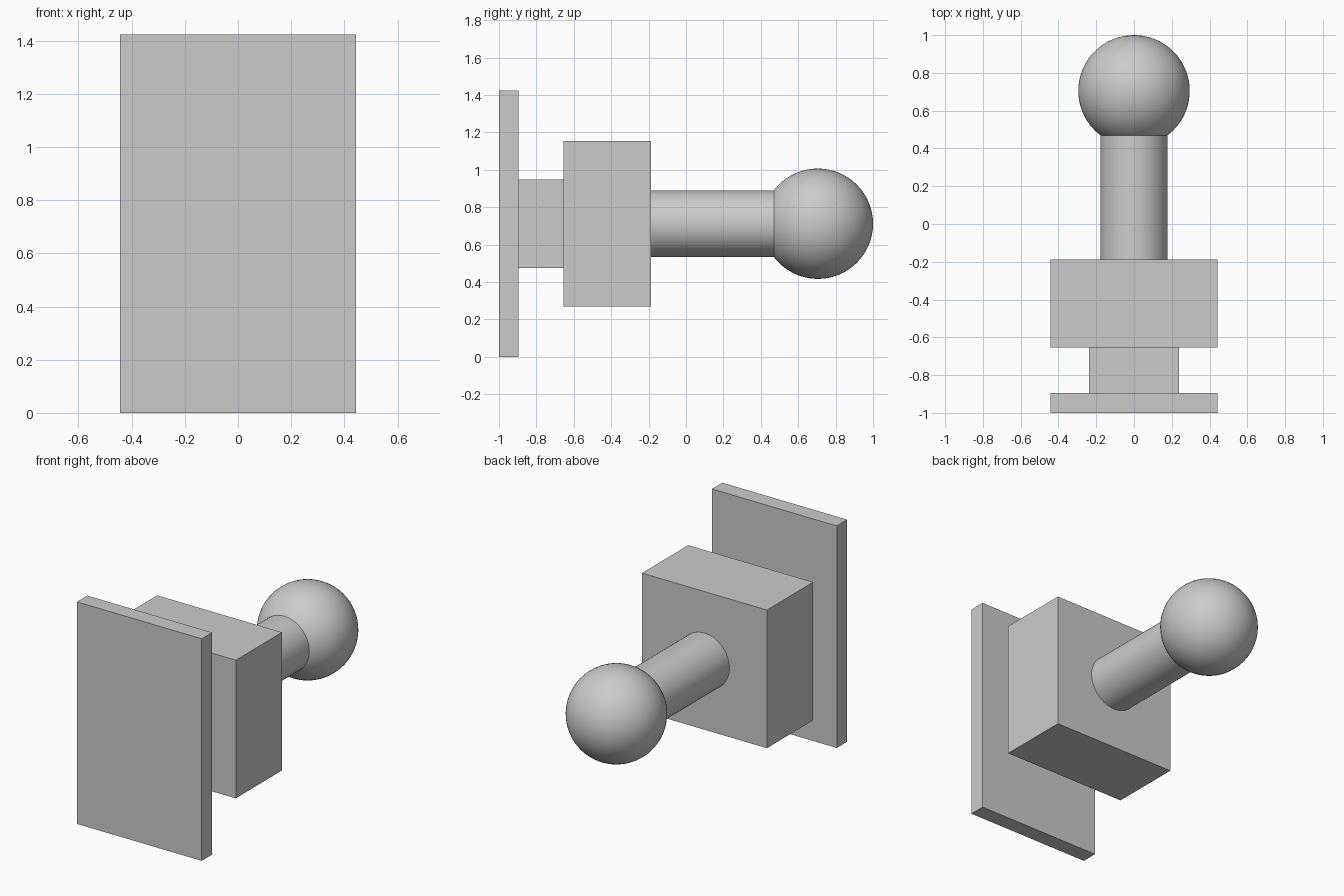
import bpy
from math import pi, radians

cube = bpy.data.objects.get("Cube")
if cube:
    bpy.data.objects.remove(cube, do_unlink=True)

# Single plain grey
GREY = (0.6, 0.6, 0.6, 1.0)
grey = bpy.data.materials.new("grey")
grey.use_nodes = True
grey.diffuse_color = GREY
grey.node_tree.nodes["Principled BSDF"].inputs["Base Color"].default_value = GREY

AXIS_Z = 0.712      # height of the shared centre line
BALL_R = 0.295


def finish(name, smooth=False):
    obj = bpy.context.object
    obj.name = name
    obj.data.materials.append(grey)
    if smooth:
        bpy.ops.object.shade_smooth_by_angle(angle=radians(40))
    return obj


def box(name, width, height, y0, y1):
    """Box centred on the axis, running from y0 to y1."""
    bpy.ops.mesh.primitive_cube_add(size=1, location=(0, (y0 + y1) / 2, AXIS_Z))
    obj = finish(name)
    obj.scale = (width, y1 - y0, height)
    bpy.ops.object.transform_apply(location=False, rotation=False, scale=True)


# Mounting plate, square neck and square block
box("mounting_plate", 0.886, 2 * AXIS_Z, -1.0, -0.895)
box("neck", 0.474, 0.474, -0.895, -0.655)
box("block", 0.886, 0.886, -0.655, -0.187)

# Round shaft, reaching into the ball
y0, y1 = -0.187, 0.5
bpy.ops.mesh.primitive_cylinder_add(vertices=64, radius=0.177, depth=y1 - y0,
                                    location=(0, (y0 + y1) / 2, AXIS_Z),
                                    rotation=(pi / 2, 0, 0))
finish("shaft", smooth=True)

# Ball at the end of the shaft
bpy.ops.mesh.primitive_uv_sphere_add(segments=64, ring_count=32, radius=BALL_R,
                                     location=(0, 1.0 - BALL_R, AXIS_Z),
                                     rotation=(pi / 2, 0, 0))
finish("ball", smooth=True)
